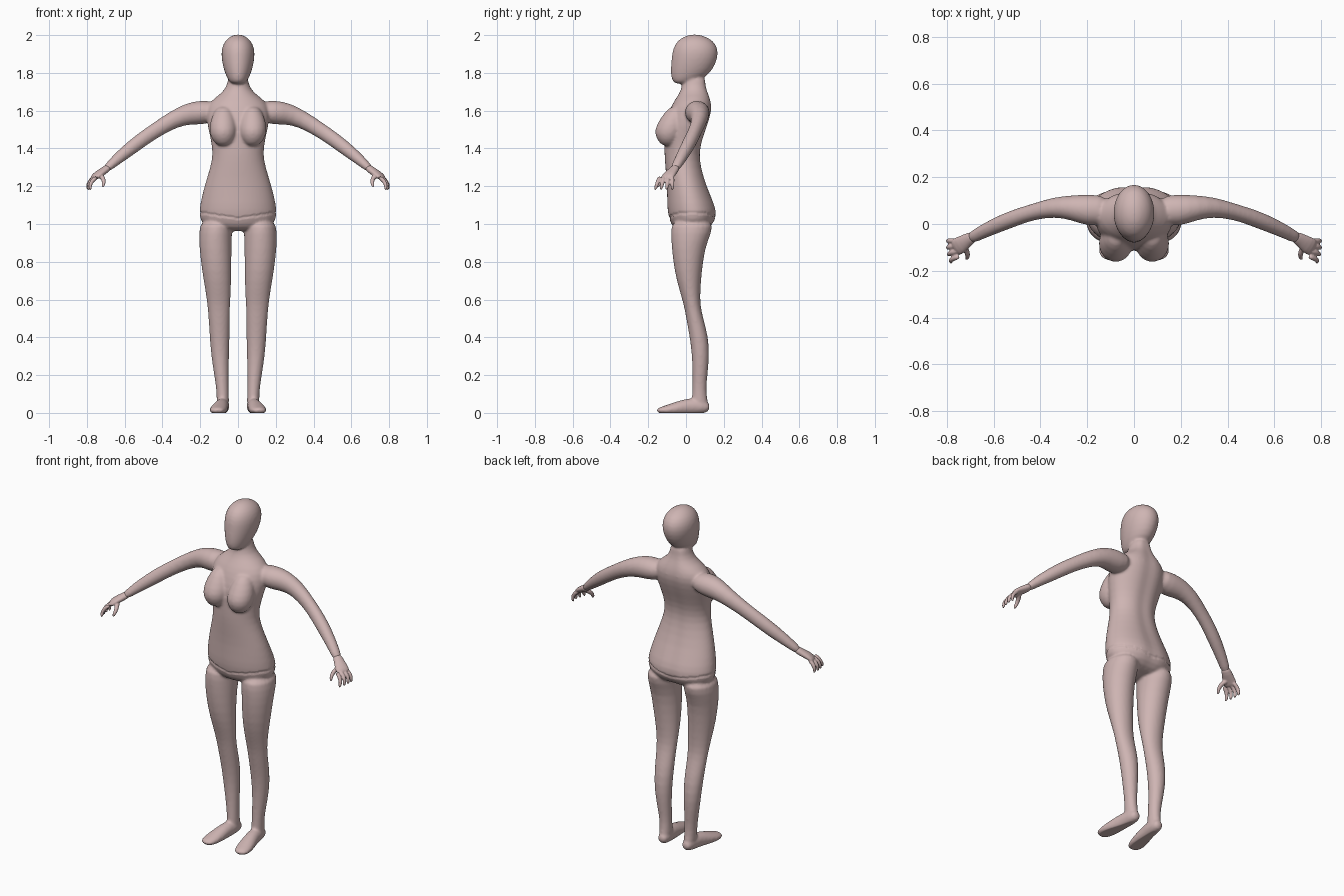
import bpy, bmesh
from math import sin, cos, pi, exp
from mathutils import Vector

cube = bpy.data.objects.get("Cube")
if cube:
    bpy.data.objects.remove(cube)

skin = bpy.data.materials.new("pale_pink_skin")
skin.use_nodes = True
skin.diffuse_color = (.62, .46, .45, 1)
skin.node_tree.nodes["Principled BSDF"].inputs["Base Color"].default_value = skin.diffuse_color
SIDES = 24


def skin_rings(bm, rings):
    """Bridge a list of point rings into a closed shell."""
    loops = [[bm.verts.new(p) for p in ring] for ring in rings]
    for a, b in zip(loops, loops[1:]):
        for i in range(SIDES):
            j = (i + 1) % SIDES
            bm.faces.new((a[i], a[j], b[j], b[i]))
    bm.faces.new(loops[0][::-1])
    bm.faces.new(loops[-1])


def stack(bm, rows, side=1, groove=0):
    """Horizontal ovals: height, centre x, half width, front y, back y."""
    rings = []
    for z, cx, rx, front, back in rows:
        ring = []
        for i in range(SIDES):
            a = 2 * pi * i / SIDES
            x, y = rx * cos(a), (front + back) / 2 + (back - front) / 2 * sin(a)
            if sin(a) > 0:
                y -= groove * exp(-(x / .03) ** 2)
            ring.append((side * (cx + x), y, z))
        rings.append(ring)
    skin_rings(bm, rings)


def tube(bm, path, side=1, ref=(0, 0, 1)):
    """Ovals across a path: x, y, z, radius along ref, radius across it."""
    pts = [Vector(p[:3]) for p in path]
    rings = []
    for k, p in enumerate(path):
        t = (pts[min(k + 1, len(pts) - 1)] - pts[max(k - 1, 0)]).normalized()
        across = t.cross(Vector(ref)).normalized()
        up = across.cross(t)
        ring = []
        for i in range(SIDES):
            a = 2 * pi * i / SIDES
            v = pts[k] + across * p[4] * cos(a) + up * p[3] * sin(a)
            ring.append((side * v.x, v.y, v.z))
        rings.append(ring)
    skin_rings(bm, rings)


def blend(name, bm, voxel, smooth):
    """Fuse overlapping shells into one smooth surface."""
    bmesh.ops.recalc_face_normals(bm, faces=bm.faces)
    mesh = bpy.data.meshes.new(name)
    bm.to_mesh(mesh)
    bm.free()
    ob = bpy.data.objects.new(name, mesh)
    bpy.context.collection.objects.link(ob)
    ob.modifiers.new("round", 'SUBSURF').levels = 1
    remesh = ob.modifiers.new("fuse", 'REMESH')
    remesh.mode, remesh.voxel_size = 'VOXEL', voxel
    soft = ob.modifiers.new("soften", 'SMOOTH')
    soft.factor, soft.iterations = .5, smooth
    deps = bpy.context.evaluated_depsgraph_get()
    baked = bpy.data.meshes.new_from_object(ob.evaluated_get(deps))
    ob.modifiers.clear()
    ob.data = baked
    baked.materials.clear()
    baked.materials.append(skin)
    baked.polygons.foreach_set("use_smooth", [True] * len(baked.polygons))
    return ob


body = bmesh.new()

# torso and neck
stack(body, [
    (.96, 0, .12, -.05, .1), (1, 0, .195, -.082, .155), (1.05, 0, .208, -.096, .17),
    (1.1, 0, .204, -.101, .16), (1.2, 0, .18, -.101, .115), (1.3, 0, .147, -.11, .086),
    (1.37, 0, .134, -.115, .078), (1.44, 0, .143, -.115, .09), (1.52, 0, .163, -.115, .12),
    (1.6, 0, .172, -.09, .145), (1.65, 0, .15, -.065, .14), (1.69, 0, .09, -.036, .127),
    (1.73, 0, .056, -.02, .112), (1.8, 0, .052, -.02, .115)], groove=.012)

# head
stack(body, [
    (1.74, 0, .034, -.06, 0), (1.77, 0, .058, -.08, .1), (1.82, 0, .077, -.082, .145),
    (1.88, 0, .089, -.077, .17), (1.93, 0, .088, -.07, .17), (1.97, 0, .07, -.047, .145),
    (1.994, 0, .04, -.008, .1), (2.003, 0, .014, .025, .065)])

for s in (1, -1):
    # bust
    stack(body, [
        (1.41, .075, .03, -.125, -.06), (1.45, .078, .065, -.157, -.03),
        (1.5, .078, .076, -.17, 0), (1.56, .078, .066, -.135, 0),
        (1.63, .075, .035, -.085, 0)], s)
    # leg
    stack(body, [
        (1.03, .115, .085, -.08, .15), (.95, .119, .088, -.08, .135),
        (.88, .12, .086, -.077, .102), (.75, .113, .078, -.062, .084),
        (.65, .105, .068, -.035, .076), (.57, .102, .06, -.011, .075),
        (.5, .1, .056, .001, .092), (.4, .097, .053, .02, .119), (.3, .095, .047, .032, .124),
        (.2, .088, .038, .035, .114), (.12, .082, .032, .034, .106),
        (.06, .08, .033, .03, .116), (.02, .08, .03, .03, .118)], s)
    # foot
    tube(body, [
        (.077, .127, .025, .02, .022), (.079, .09, .035, .04, .036),
        (.085, .02, .036, .045, .036), (.098, -.05, .023, .036, .045),
        (.108, -.11, .014, .024, .047), (.114, -.157, .012, .013, .03)], s)
    # arm
    tube(body, [
        (.1, .06, 1.6, .05, .06), (.19, .057, 1.59, .066, .07), (.26, .07, 1.585, .058, .054),
        (.34, .073, 1.555, .046, .043), (.43, .052, 1.5, .04, .034),
        (.5, .03, 1.453, .039, .036), (.58, -.002, 1.392, .037, .035),
        (.65, -.035, 1.335, .028, .029), (.71, -.067, 1.28, .02, .026)], s)

figure = blend("body", body, .007, 8)

# flat soles and the shallow hip seam
for v in figure.data.vertices:
    v.co.z = max(v.co.z, 0)
normals = [v.normal.copy() for v in figure.data.vertices]
for v, n in zip(figure.data.vertices, normals):
    gap = abs(v.co.z - 1.03 - .15 * abs(v.co.x))
    if gap < .006 and abs(v.co.x) < .3:
        v.co -= n * .004

# hands
for s, name in ((1, "left_hand"), (-1, "right_hand")):
    hand = bmesh.new()
    tube(hand, [
        (.68, -.05, 1.305, .02, .024), (.71, -.067, 1.282, .02, .028),
        (.742, -.09, 1.262, .018, .038), (.77, -.105, 1.238, .014, .04)], s)
    for i in range(4):
        y = -.072 - .022 * i
        reach = .004 * (i in (1, 2)) - .004 * i
        tube(hand, [
            (.757 + reach, y, 1.25, .011, .011),
            (.784 + reach, y - .003 * i, 1.23, .011, .011),
            (.797 + reach, y - .006 * i, 1.205, .01, .01),
            (.793 + reach, y - .009 * i, 1.178, .007, .007)], s, (0, 1, 0))
    tube(hand, [
        (.735, -.085, 1.262, .014, .014), (.715, -.112, 1.245, .013, .013),
        (.708, -.137, 1.222, .011, .011), (.717, -.152, 1.192, .007, .007)], s, (0, 1, 0))
    blend(name, hand, .004, 4)
